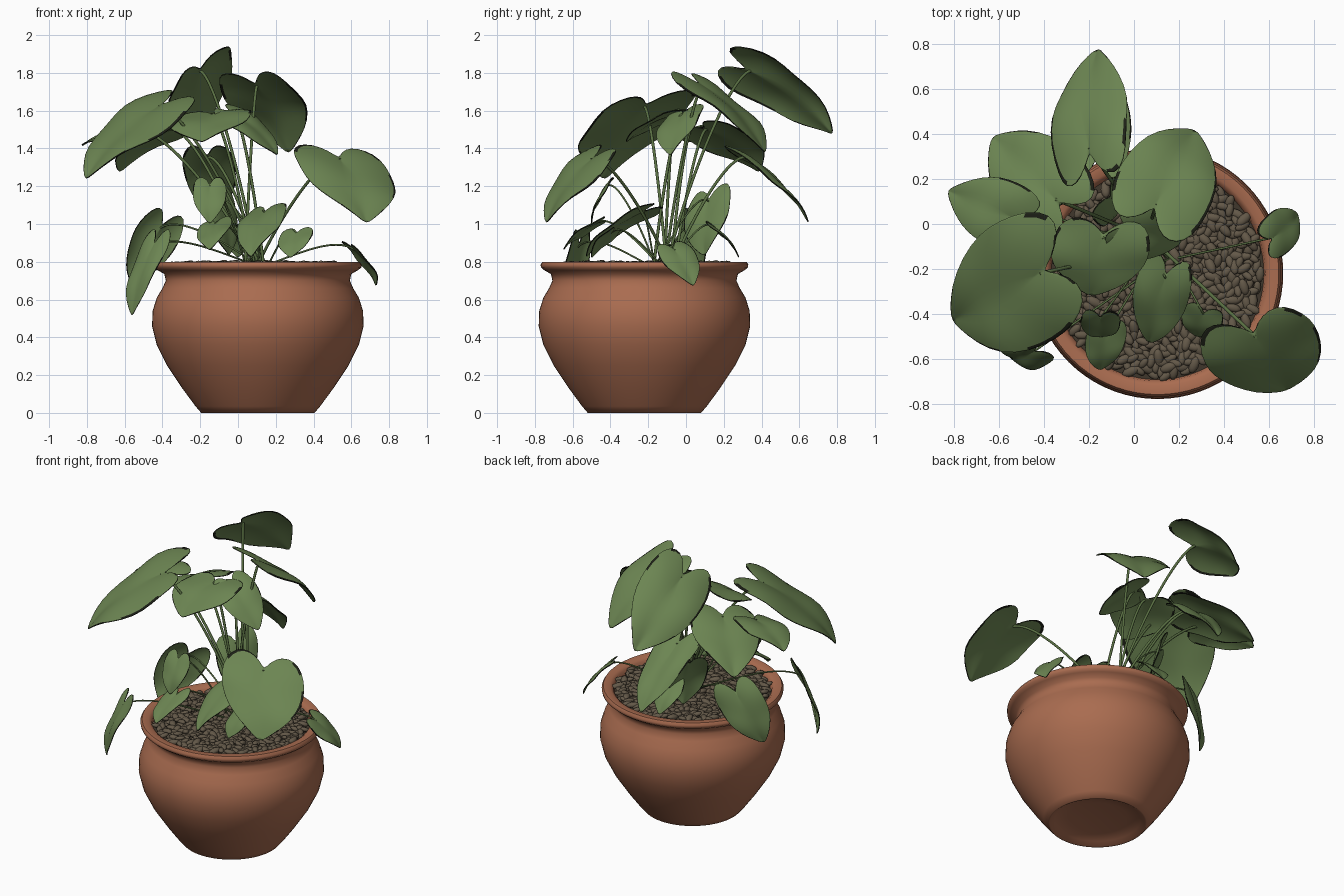
import bpy, bmesh, math, random
from mathutils import Vector, Matrix

random.seed(4)
if "Cube" in bpy.data.objects:
    bpy.data.objects.remove(bpy.data.objects["Cube"])

CENTRE = Vector((0.105, -0.22, 0))
UP = Vector((0, 0, 1))


def material(name, rgb):
    mat = bpy.data.materials.new(name)
    mat.use_nodes = True
    colour = (*rgb, 1)
    mat.diffuse_color = colour
    shader = mat.node_tree.nodes["Principled BSDF"]
    shader.inputs["Base Color"].default_value = colour
    shader.inputs["Roughness"].default_value = 0.8
    return mat


terracotta = material("terracotta", (0.40, 0.15, 0.08))
leaf_green = material("leaf green", (0.15, 0.235, 0.085))
leaf_edge = material("dark leaf edge", (0.012, 0.014, 0.008))
stem_green = material("stem green", (0.10, 0.16, 0.055))
pebble_brown = material("pebble brown", (0.125, 0.098, 0.065))
soil_brown = material("dark soil", (0.05, 0.038, 0.025))


def add_object(name, data, mat):
    obj = bpy.data.objects.new(name, data)
    bpy.context.collection.objects.link(obj)
    data.materials.append(mat)
    return obj


def mesh_object(name, bm, mat):
    bmesh.ops.recalc_face_normals(bm, faces=bm.faces)
    mesh = bpy.data.meshes.new(name)
    bm.to_mesh(mesh)
    bm.free()
    for poly in mesh.polygons:
        poly.use_smooth = True
    return add_object(name, mesh, mat)


def lathe(name, profile, mat, steps=72):
    bm = bmesh.new()
    verts = [bm.verts.new((r, 0, z)) for r, z in profile]
    edges = [bm.edges.new(pair) for pair in zip(verts, verts[1:])]
    bmesh.ops.spin(bm, geom=verts + edges, cent=(0, 0, 0), axis=UP,
                   angle=math.tau, steps=steps)
    bmesh.ops.remove_doubles(bm, verts=bm.verts, dist=0.0005)
    obj = mesh_object(name, bm, mat)
    obj.location = CENTRE
    bpy.context.view_layer.objects.active = obj
    obj.select_set(True)
    bpy.ops.object.shade_smooth_by_angle(angle=math.radians(50))
    obj.select_set(False)


# Pot with a hollowed foot, round belly, narrow neck and rolled rim
lathe("pot", [(0, 0.04), (0.18, 0.035), (0.26, 0.02), (0.29, 0), (0.30, 0),
              (0.33, 0.035), (0.40, 0.13), (0.48, 0.25), (0.535, 0.36), (0.56, 0.46),
              (0.557, 0.54), (0.535, 0.61), (0.505, 0.66), (0.487, 0.70),
              (0.495, 0.735), (0.53, 0.755), (0.548, 0.77), (0.55, 0.785),
              (0.54, 0.80), (0.50, 0.80), (0.48, 0.785), (0.47, 0.74),
              (0.47, 0.70)], terracotta)
lathe("soil", [(0, 0.765), (0.475, 0.755)], soil_brown)

# Long pebbles heaped over the soil
bm = bmesh.new()
COUNT = 620
for i in range(COUNT):
    radius = 0.46 * math.sqrt((i + 0.5) / COUNT)
    angle = i * 2.39996
    place = CENTRE + Vector((radius * math.cos(angle), radius * math.sin(angle),
                             random.uniform(0.765, 0.79)))
    size = random.uniform(0.85, 1.25)
    turn = Matrix.Rotation(random.uniform(0, math.tau), 4, "Z")
    tilt = Matrix.Rotation(random.uniform(-0.4, 0.4), 4, "Y")
    shape = Matrix.Diagonal((0.034 * size, 0.018 * size, 0.014 * size, 1))
    bmesh.ops.create_icosphere(bm, subdivisions=2, radius=1,
                               matrix=Matrix.Translation(place) @ turn @ tilt @ shape)
mesh_object("pebbles", bm, pebble_brown)

# Heart outline of half a leaf: (distance along midrib, share of half width)
OUTLINE = [(0, 0), (-0.16, 0.14), (-0.27, 0.4), (-0.26, 0.7), (-0.1, 0.93),
           (0.14, 1), (0.38, 0.96), (0.6, 0.78), (0.8, 0.46), (0.94, 0.15), (1, 0)]
ACROSS = (0, 0.3, 0.6, 0.82, 0.965, 1)


def leaf(name, base, tip, side):
    base, tip, side = Vector(base), Vector(tip), Vector(side)
    along = tip - base
    normal = along.cross(side).normalized()
    if normal.z < 0:
        normal.negate()
    length = along.length
    phase = random.uniform(0, math.tau)
    bm = bmesh.new()
    for sign in (1, -1):
        rows = []
        for i, (t, w) in enumerate(OUTLINE):
            rib = i / (len(OUTLINE) - 1)
            row = []
            for f in ACROSS:
                a, s = rib + (t - rib) * f, w * f
                lift = 0.28 * a * (1 - a) + 0.16 * s * (1 - s) - 0.03 * s
                lift += 0.04 * s * math.sin(8 * a + phase + sign)
                row.append(bm.verts.new(base + along * a + side * s * sign
                                        + normal * lift * length))
            rows.append(row)
        for i, (r0, r1) in enumerate(zip(rows, rows[1:])):
            for k in range(len(ACROSS) - 1):
                face = bm.faces.new((r0[k], r0[k + 1], r1[k + 1], r1[k]))
                # Withered patches along the margin and at the tip
                if k == len(ACROSS) - 2 and (i > 7 or random.random() < 0.3):
                    face.material_index = 1
    bmesh.ops.remove_doubles(bm, verts=bm.verts, dist=0.0005)
    bmesh.ops.dissolve_degenerate(bm, edges=bm.edges, dist=0.0005)
    obj = mesh_object(name, bm, leaf_green)
    obj.data.materials.append(leaf_edge)
    obj.modifiers.new("smooth outline", "SUBSURF").levels = 1
    thick = obj.modifiers.new("thickness", "SOLIDIFY")
    thick.thickness = 0.005
    thick.offset = 0
    thick.material_offset_rim = 1


def stem(name, end, width):
    end = Vector(end)
    root = Vector((0.10 + random.uniform(-0.07, 0.07),
                   -0.12 + random.uniform(-0.06, 0.06), 0.77))
    rise = end.z - root.z
    middle = root.lerp(end, 0.3) + UP * rise * 0.2
    bend = root.lerp(end, 0.78) + UP * (0.1 + rise * 0.1)
    curve = bpy.data.curves.new(name, "CURVE")
    curve.dimensions = "3D"
    curve.bevel_depth = width
    curve.bevel_resolution = 2
    curve.use_fill_caps = True
    line = curve.splines.new("NURBS")
    line.points.add(3)
    for point, co in zip(line.points, (root, middle, bend, end)):
        point.co = (*co, 1)
    line.order_u = 4
    line.use_endpoint_u = True
    line.resolution_u = 10
    add_object(name, curve, stem_green)


# Each leaf: stalk joint, tip, and the vector from midrib to one edge
TALL_LEAVES = {
    "back_top": ((-0.2, 0.34, 1.81), (-0.16, 0.78, 1.47), (0.17, 0.06, 0.11)),
    "back_left": ((0.1, 0.09, 1.73), (0.27, 0.42, 1.37), (0.2, -0.1, 0.01)),
    "back_right": ((-0.35, 0.11, 1.5), (-0.63, 0.39, 1.27), (0.14, 0.16, 0.02)),
    "front_right": ((-0.42, -0.22, 1.62), (-0.81, -0.43, 1.23), (0.12, -0.27, -0.05)),
    "middle": ((-0.14, -0.06, 1.58), (-0.19, -0.32, 1.43), (0.22, -0.02, 0.02)),
    "far_right": ((-0.54, 0.03, 1.5), (-0.83, 0.15, 1.41), (0.06, 0.14, 0.03)),
    "front_left": ((0.54, -0.5, 1.34), (0.68, -0.74, 1.0), (0.25, 0.08, -0.03)),
    "back_lower": ((-0.16, 0.32, 1.35), (-0.12, 0.65, 1.0), (0.14, 0, 0)),
    "centre": ((-0.02, -0.02, 1.58), (0.21, -0.08, 1.36), (0.06, 0.11, 0.03)),
}
LOW_LEAVES = {
    "front": ((0.14, -0.24, 1.06), (0.07, -0.53, 0.82), (0.12, -0.04, 0.02)),
    "back_hanging": ((-0.41, 0.05, 0.98), (-0.55, -0.04, 0.66), (0.11, 0.08, -0.04)),
    "front_hanging": ((-0.45, -0.57, 0.88), (-0.56, -0.58, 0.51), (0.07, -0.06, 0)),
    "small_front_right": ((-0.12, -0.48, 1.0), (-0.15, -0.65, 0.86), (0.09, 0, 0.02)),
    "small_back": ((-0.1, 0.12, 1.12), (-0.05, 0.1, 0.83), (0.07, 0.12, 0.04)),
    "left_hanging": ((0.62, -0.06, 0.86), (0.73, 0.04, 0.67), (0.04, -0.09, -0.02)),
    "small_front_left": ((0.31, -0.4, 0.95), (0.28, -0.5, 0.82), (0.09, -0.03, 0.01)),
    "small_back_low": ((0, 0.15, 0.98), (0, 0.28, 0.82), (0.09, 0, 0)),
    "small_middle": ((-0.15, -0.42, 1.2), (-0.15, -0.5, 1.0), (0.09, 0, 0)),
}
for group, width in ((TALL_LEAVES, 0.008), (LOW_LEAVES, 0.005)):
    for name, shape in group.items():
        leaf(name + "_leaf", *shape)
        stem(name + "_stem", shape[0], width)
